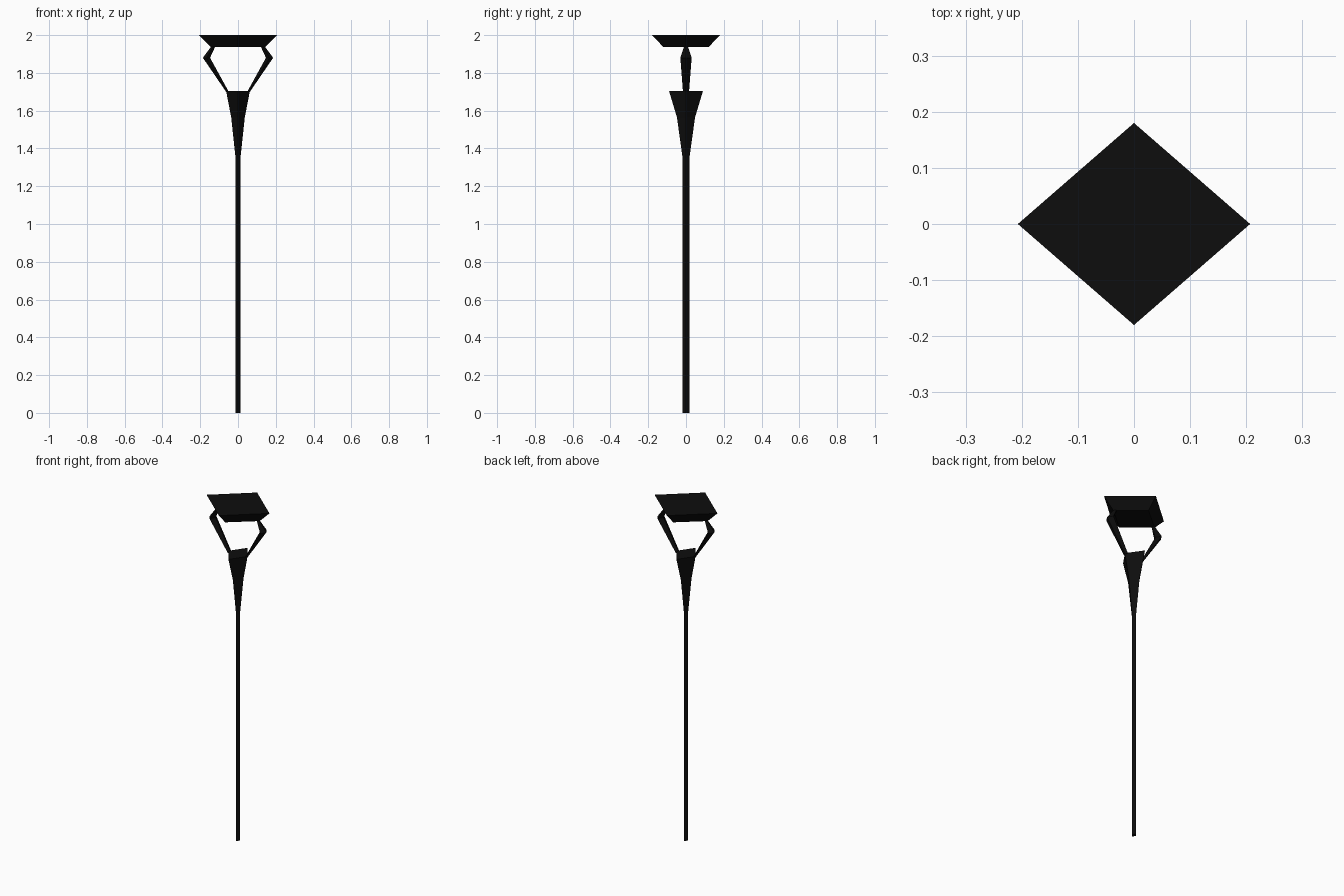
import bpy, bmesh

if "Cube" in bpy.data.objects:
    bpy.data.objects.remove(bpy.data.objects["Cube"])

mat = bpy.data.materials.new("black_metal")
mat.diffuse_color = (0.004, 0.004, 0.004, 1)
mat.use_nodes = True
mat.node_tree.nodes["Principled BSDF"].inputs["Base Color"].default_value = mat.diffuse_color


def diamond_loft(name, sections):
    """Loft diamond sections (cx, z, rx, ry) into a closed four-sided solid."""
    bm = bmesh.new()
    rings = []
    for cx, z, rx, ry in sections:
        pts = [(cx + rx, 0, z), (cx, ry, z), (cx - rx, 0, z), (cx, -ry, z)]
        rings.append([bm.verts.new(p) for p in pts])
    for a, b in zip(rings, rings[1:]):
        for i in range(4):
            j = (i + 1) % 4
            bm.faces.new((a[i], a[j], b[j], b[i]))
    bm.faces.new(rings[0][::-1])
    bm.faces.new(rings[-1])
    bmesh.ops.recalc_face_normals(bm, faces=bm.faces)
    mesh = bpy.data.meshes.new(name)
    bm.to_mesh(mesh)
    bm.free()
    mesh.materials.append(mat)
    obj = bpy.data.objects.new(name, mesh)
    bpy.context.collection.objects.link(obj)
    return obj


# Slim pole flaring into the lamp socket
diamond_loft("pole", [(0, 0, 0.013, 0.018), (0, 1.35, 0.013, 0.018),
                      (0, 1.565, 0.036, 0.048), (0, 1.705, 0.063, 0.09)])

# Bent side arms holding the cap
for side, label in ((-1, "left"), (1, "right")):
    diamond_loft(label + "_arm", [(side * 0.056, 1.70, 0.007, 0.016),
                                  (side * 0.167, 1.88, 0.019, 0.03),
                                  (side * 0.132, 1.938, 0.011, 0.011)])

# Flared diamond cap
diamond_loft("cap", [(0, 1.937, 0.143, 0.12), (0, 2.0, 0.207, 0.18)])
